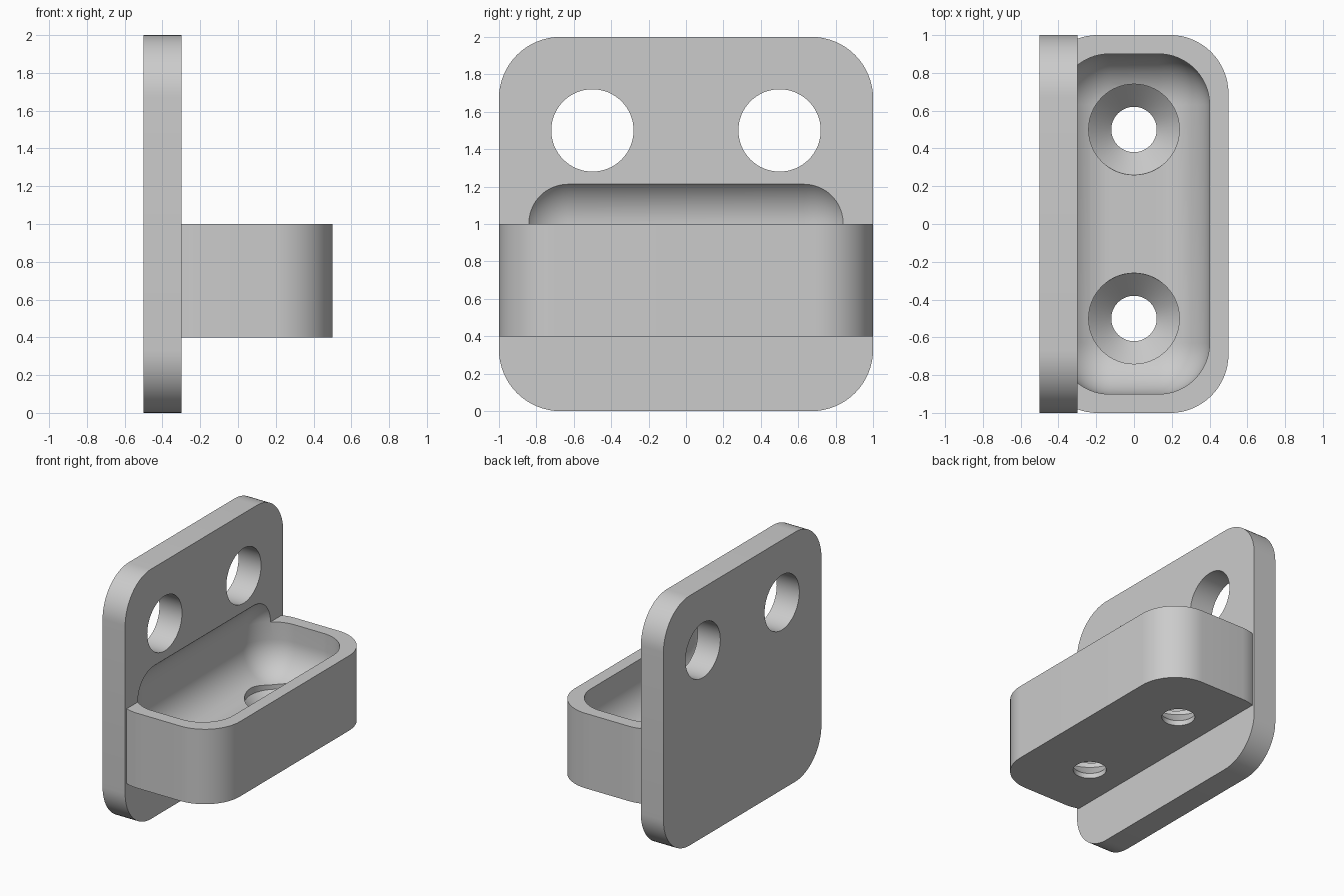
import bpy, bmesh
from math import cos, sin, pi, radians

cube = bpy.data.objects.get("Cube")
if cube:
    bpy.data.objects.remove(cube, do_unlink=True)

grey = bpy.data.materials.new("plain_grey")
grey.use_nodes = True
colour = (0.6, 0.6, 0.6, 1)
grey.diffuse_color = colour
grey.node_tree.nodes["Principled BSDF"].inputs["Base Color"].default_value = colour


def make_object(name, bm):
    bmesh.ops.remove_doubles(bm, verts=bm.verts, dist=1e-5)
    bmesh.ops.recalc_face_normals(bm, faces=bm.faces)
    mesh = bpy.data.meshes.new(name)
    bm.to_mesh(mesh)
    bm.free()
    mesh.materials.append(grey)
    obj = bpy.data.objects.new(name, mesh)
    bpy.context.collection.objects.link(obj)
    return obj


def rounded_rect(half_u, half_v, radius, steps=16):
    points = []
    for quarter, (su, sv) in enumerate([(1, 1), (-1, 1), (-1, -1), (1, -1)]):
        for i in range(steps + 1):
            a = (quarter + i / steps) * pi / 2
            points.append((su * (half_u - radius) + radius * cos(a),
                           sv * (half_v - radius) + radius * sin(a)))
    return points


def prism(name, outline, offset):
    """Extrude a flat outline of 3D points along offset."""
    bm = bmesh.new()
    face = bm.faces.new([bm.verts.new(p) for p in outline])
    result = bmesh.ops.extrude_face_region(bm, geom=[face])
    moved = [v for v in result["geom"] if isinstance(v, bmesh.types.BMVert)]
    bmesh.ops.translate(bm, verts=moved, vec=offset)
    return make_object(name, bm)


def lathe(name, profile, y, sides=64):
    """Closed turned solid about a vertical axis; profile is (radius, z)."""
    bm = bmesh.new()
    rings = [[bm.verts.new((r * cos(2 * pi * i / sides), y + r * sin(2 * pi * i / sides), z))
              for i in range(sides)] for r, z in profile]
    for low, high in zip(rings, rings[1:]):
        for i in range(sides):
            j = (i + 1) % sides
            bm.faces.new((low[i], low[j], high[j], high[i]))
    bm.faces.new(rings[0])
    bm.faces.new(rings[-1])
    return make_object(name, bm)


def combine(target, other, operation):
    mod = target.modifiers.new(other.name, 'BOOLEAN')
    mod.operation = operation
    mod.solver = 'EXACT'
    mod.object = other
    bpy.context.view_layer.objects.active = target
    bpy.ops.object.modifier_apply(modifier=mod.name)
    bpy.data.objects.remove(other, do_unlink=True)


# Upright wall plate with the tray body grown out of it
bracket = prism("bracket", [(-0.5, u, 1 + v) for u, v in rounded_rect(1, 1, 0.33)], (0.2, 0, 0))
tray = prism("tray", [(max(u, -0.4), v, 0.4) for u, v in rounded_rect(0.5, 1, 0.31)], (0, 0, 0.6))
combine(bracket, tray, 'UNION')

# Soft-edged hollow that also scoops into the plate
floor, top = 0.59, 1.273
bm = bmesh.new()
bmesh.ops.create_cube(bm, size=1)
bmesh.ops.scale(bm, vec=(0.8, 1.8, top - floor), verts=bm.verts)
bmesh.ops.translate(bm, vec=(0, 0, (floor + top) / 2), verts=bm.verts)
bmesh.ops.bevel(bm, geom=bm.edges[:], offset=0.27, segments=16, profile=0.5, affect='EDGES')
combine(bracket, make_object("hollow", bm), 'DIFFERENCE')

for y in (-0.5, 0.5):
    # Wall mounting hole
    circle = [(-0.7, y + 0.22 * cos(2 * pi * i / 64), 1.5 + 0.22 * sin(2 * pi * i / 64))
              for i in range(64)]
    combine(bracket, prism("wall_hole", circle, (0.6, 0, 0)), 'DIFFERENCE')
    # Countersunk floor hole
    screw = [(0.12, 0.2), (0.12, 0.44), (0.24, 0.56), (0.24, 0.9)]
    combine(bracket, lathe("floor_hole", screw, y), 'DIFFERENCE')

bpy.ops.object.select_all(action='DESELECT')
bracket.select_set(True)
bpy.context.view_layer.objects.active = bracket
bpy.ops.object.shade_smooth_by_angle(angle=radians(30))
